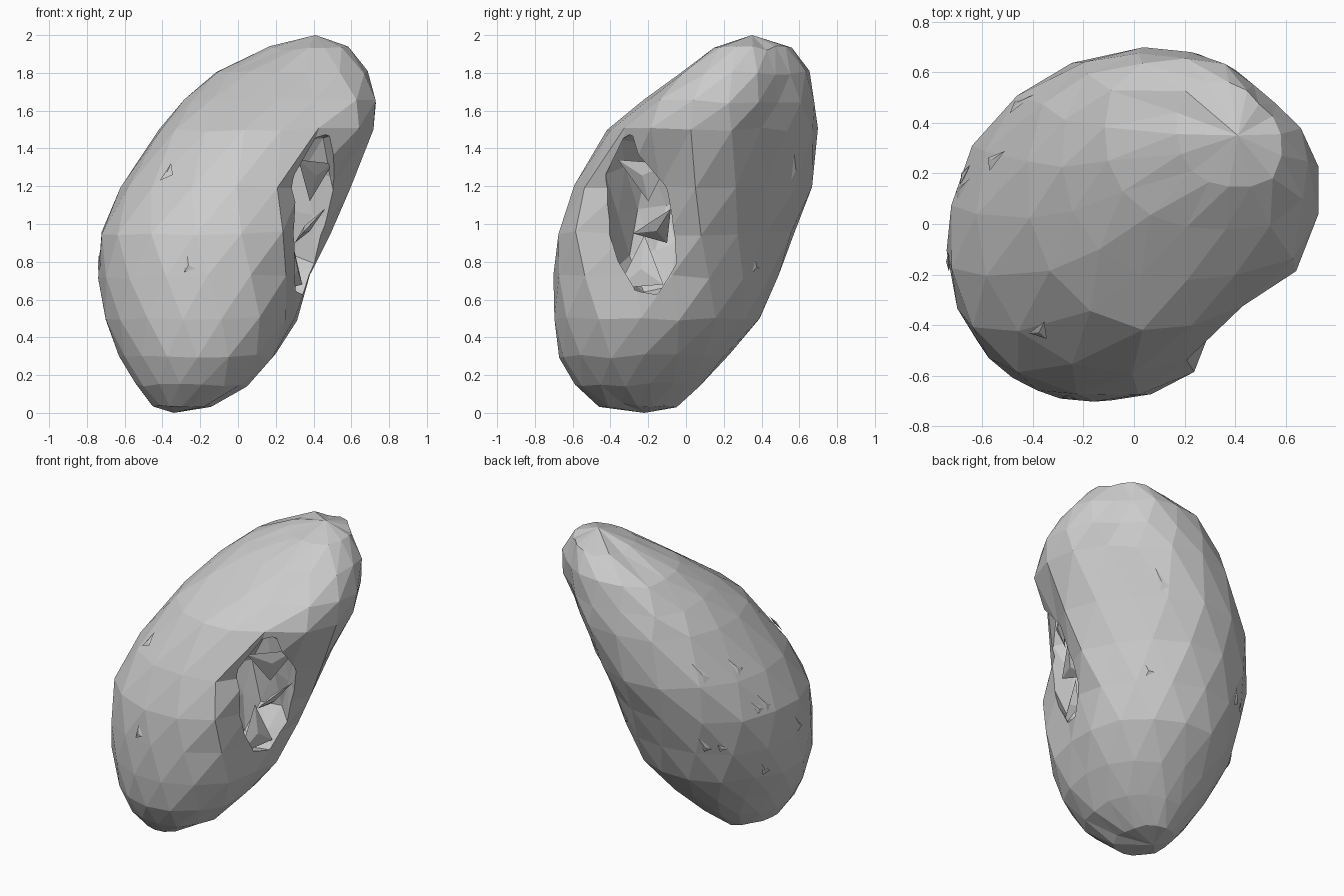
import bpy, bmesh, math, random
from mathutils import Vector, Matrix

if "Cube" in bpy.data.objects:
    bpy.data.objects.remove(bpy.data.objects["Cube"])

random.seed(4)
SIDES = 16

# Horizontal slices of the leaning stone: z, x min, x max, y min, y max
SLICES = [
    (0.04, -0.46, -0.14, -0.46, -0.05),
    (0.15, -0.55, 0.05, -0.59, 0.08),
    (0.30, -0.63, 0.20, -0.67, 0.23),
    (0.50, -0.71, 0.33, -0.70, 0.40),
    (0.72, -0.74, 0.42, -0.70, 0.49),
    (0.95, -0.73, 0.52, -0.68, 0.58),
    (1.20, -0.62, 0.61, -0.59, 0.67),
    (1.50, -0.42, 0.72, -0.43, 0.70),
    (1.65, -0.28, 0.73, -0.23, 0.68),
    (1.80, -0.11, 0.68, -0.02, 0.65),
    (1.93, 0.17, 0.58, 0.15, 0.56),
]
MOUTH = Vector((0.46, -0.33, 1.09))
INWARD = Vector((-0.78, 0.62, 0))


def finish(bm, name):
    bmesh.ops.recalc_face_normals(bm, faces=bm.faces)
    mesh = bpy.data.meshes.new(name)
    bm.to_mesh(mesh)
    bm.free()
    obj = bpy.data.objects.new(name, mesh)
    bpy.context.collection.objects.link(obj)
    return obj


def rim(i, a):
    # Point on slice i at angle a, with fuller or flatter diagonal flanks
    z, x0, x1, y0, y1 = SLICES[i]
    high = min(max((z - 0.6) / 0.7, 0), 1)
    top = min(max((z - 1.35) / 0.4, 0), 1)
    mid = math.exp(-((z - 1.2) / 0.4) ** 2)

    def lobe(deg):
        return max(math.cos(a - math.radians(deg)), 0) ** 9

    r = (1 - 0.18 * high * lobe(45) + (0.05 * mid + 0.17 * top) * lobe(135)
         + (0.07 + 0.13 * top) * lobe(315) + 0.04 * mid * lobe(225))
    return Vector(((x0 + x1) / 2 + r * (x1 - x0) / 2 * math.cos(a),
                   (y0 + y1) / 2 + r * (y1 - y0) / 2 * math.sin(a), z))


def dent(p):
    # Hollow the flank around the opening
    d = p - MOUTH
    w = math.exp(-(d.x ** 2 + d.y ** 2) / 0.065 - d.z ** 2 / 0.24)
    return p + INWARD * 0.20 * w


# Faceted outer stone
bm = bmesh.new()
rings = []
for i in range(len(SLICES)):
    ring = []
    for k in range(SIDES):
        p = rim(i, 2 * math.pi * (k + 0.5 * (i % 2)) / SIDES)
        p.z += random.uniform(-0.012, 0.012)
        ring.append(bm.verts.new(dent(p)))
    rings.append(ring)
for i in range(len(rings) - 1):
    lo, hi, odd = rings[i], rings[i + 1], i % 2
    for k in range(SIDES):
        n = (k + 1) % SIDES
        if odd:
            bm.faces.new((lo[k], hi[n], hi[k]))
            bm.faces.new((lo[k], lo[n], hi[n]))
        else:
            bm.faces.new((lo[k], lo[n], hi[k]))
            bm.faces.new((lo[n], hi[n], hi[k]))
for ring, tip in ((rings[0], (-0.34, -0.22, 0)), (rings[-1], (0.41, 0.35, 2.0))):
    t = bm.verts.new(tip)
    for k in range(SIDES):
        bm.faces.new((ring[k], ring[(k + 1) % SIDES], t))
stone = finish(bm, "hollow_stone")

# Jagged pocket cut into the front right flank
bm = bmesh.new()
bmesh.ops.create_icosphere(bm, subdivisions=2, radius=1)
for v in bm.verts:
    v.co *= random.uniform(0.88, 1.12)
bm.transform(Matrix.Translation((0.29, -0.19, 1.05))
             @ Matrix.Rotation(math.radians(-32), 4, 'Z')
             @ Matrix.Rotation(math.radians(10), 4, 'Y')
             @ Matrix.Diagonal((0.28, 0.22, 0.48, 1)))
cutter = finish(bm, "pocket_cutter")
cutter.hide_render = True
cutter.hide_viewport = True
cut = stone.modifiers.new("pocket", 'BOOLEAN')
cut.operation = 'DIFFERENCE'
cut.solver = 'EXACT'
cut.object = cutter


def shard(bm, a, b, c, thick):
    # Thin pointed splinter: triangle with a raised centre on both sides
    a, b, c = Vector(a), Vector(b), Vector(c)
    n = (b - a).cross(c - a).normalized() * thick
    m = (a + b + c) / 3
    va, vb, vc, up, dn = [bm.verts.new(p) for p in (a, b, c, m + n, m - n)]
    for p, q in ((va, vb), (vb, vc), (vc, va)):
        bm.faces.new((p, q, up))
        bm.faces.new((q, p, dn))


# Splinters crossing the pocket
bm = bmesh.new()
shard(bm, (0.32, -0.36, 1.34), (0.50, -0.10, 1.32), (0.38, -0.20, 1.12), 0.02)
shard(bm, (0.46, -0.08, 1.08), (0.34, -0.28, 0.95), (0.30, -0.10, 0.90), 0.02)
shard(bm, (0.27, -0.36, 0.66), (0.34, -0.12, 0.68), (0.28, -0.22, 0.94), 0.02)
finish(bm, "pocket_splinters")

# Low chips lying along the skin
bm = bmesh.new()
for k in range(12):
    i = random.randrange(3, 7)
    a = random.uniform(math.radians(50), math.radians(260))
    low, high = rim(i, a), rim(i + 1, a)
    shard(bm, low.lerp(high, 0.1), rim(i, a + 0.12).lerp(high, 0.2),
          low.lerp(high, random.uniform(0.3, 0.6)), 0.008)
finish(bm, "surface_chips")
